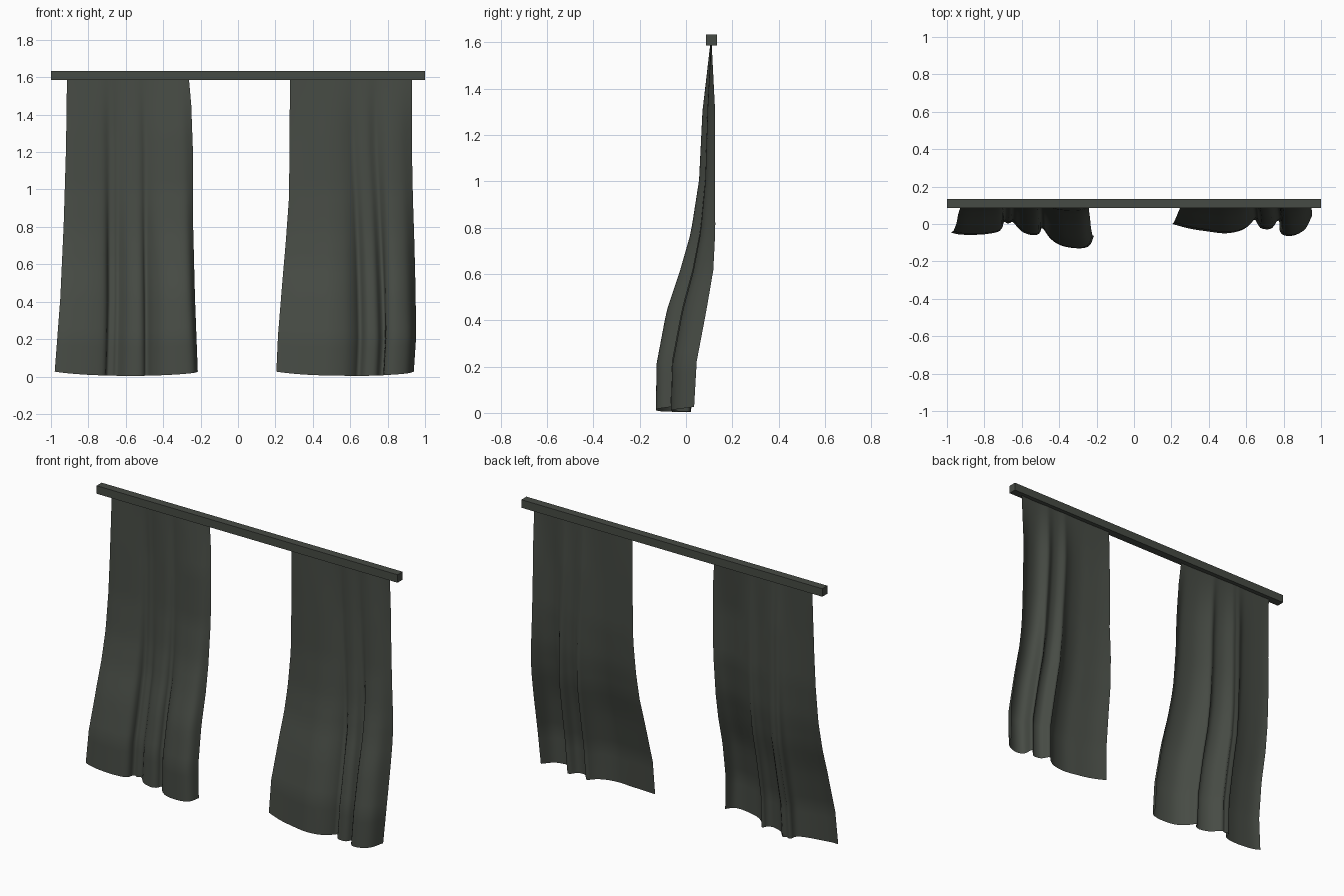
import bpy, bmesh, math
from mathutils import Vector

if "Cube" in bpy.data.objects:
    bpy.data.objects.remove(bpy.data.objects["Cube"])

mat = bpy.data.materials.new("dark grey green")
mat.diffuse_color = (0.062, 0.070, 0.058, 1)
mat.use_nodes = True
mat.node_tree.nodes["Principled BSDF"].inputs["Base Color"].default_value = mat.diffuse_color

def lerp_table(table, z):
    """Smooth (monotone cubic-free) lookup of a row in a z-sorted table."""
    for a, b in zip(table, table[1:]):
        if z <= b[0]:
            f = (z - a[0]) / (b[0] - a[0])
            return [p + (q - p) * f for p, q in zip(a[1:], b[1:])]
    return list(table[-1][1:])

def resample(pts, n):
    """Catmull-Rom through the hem points, evenly spaced by length."""
    p = [Vector(q) for q in pts]
    p = [2 * p[0] - p[1]] + p + [2 * p[-1] - p[-2]]
    fine = []
    for i in range(1, len(p) - 2):
        a, b, c, d = p[i - 1:i + 3]
        for k in range(8):
            t = k / 8
            fine.append(0.5 * (2 * b + (c - a) * t + (2 * a - 5 * b + 4 * c - d) * t * t
                               + (3 * b - a - 3 * c + d) * t ** 3))
    fine.append(p[-2])
    s = [0]
    for a, b in zip(fine, fine[1:]):
        s.append(s[-1] + (b - a).length)
    out, j = [], 0
    for i in range(n + 1):
        d = s[-1] * i / n
        while j < len(s) - 2 and s[j + 1] < d:
            j += 1
        out.append(fine[j].lerp(fine[j + 1], (d - s[j]) / (s[j + 1] - s[j])))
    return out

# height, centre of cloth in y, fold depth relative to the hem
SWAY = [(0, -0.05, 1), (0.2, -0.043, 1.05), (0.43, 0.0, 1.05), (0.6, 0.043, 0.88),
        (0.77, 0.072, 0.64), (1.0, 0.09, 0.42), (1.3, 0.0975, 0.33), (1.6, 0.108, 0.03)]

def curtain(name, hem, edges):
    cols, rows = 60, 32
    base = resample(hem, cols)
    x0, x1 = base[0].x, base[-1].x
    bm = bmesh.new()
    grid = []
    for r in range(rows + 1):
        z = 1.6 * r / rows
        mid, amp = lerp_table(SWAY, z)
        left, right = lerp_table(edges, z)
        u = z / 1.6
        w = 1 - u * u * (3 - 2 * u)          # folds spread out evenly towards the rod
        row = []
        for i, p in enumerate(base):
            t = i / cols
            f = (p.x - x0) / (x1 - x0) * w + t * (1 - w)
            lift = 0.022 * abs(2 * t - 1) ** 3 * (1 - u)
            row.append(bm.verts.new((left + (right - left) * f,
                                     mid + (p.y + 0.05) * amp, z + lift + 0.004 * (1 - u))))
        grid.append(row)
    for a, b in zip(grid, grid[1:]):
        for i in range(cols):
            bm.faces.new((a[i], a[i + 1], b[i + 1], b[i]))
    me = bpy.data.meshes.new(name)
    bm.to_mesh(me)
    bm.free()
    me.materials.append(mat)
    for f in me.polygons:
        f.use_smooth = True
    ob = bpy.data.objects.new(name, me)
    bpy.context.collection.objects.link(ob)

# left curtain
curtain("left_curtain",
        [(-0.98, -0.045), (-0.94, -0.055), (-0.88, -0.058), (-0.79, -0.054), (-0.715, -0.035),
         (-0.70, 0.012), (-0.67, 0.0), (-0.65, 0.012), (-0.60, -0.04), (-0.54, -0.06),
         (-0.505, -0.05), (-0.49, -0.02), (-0.45, -0.075), (-0.39, -0.115), (-0.30, -0.13),
         (-0.24, -0.118), (-0.215, -0.065)],
        [(0, -0.98, -0.215), (0.4, -0.95, -0.23), (0.8, -0.932, -0.24), (1.2, -0.92, -0.241),
         (1.45, -0.916, -0.25), (1.6, -0.915, -0.263)])

# right curtain
curtain("right_curtain",
        [(0.205, 0.0), (0.30, -0.025), (0.40, -0.04), (0.49, -0.05), (0.57, -0.037),
         (0.62, -0.008), (0.65, 0.025), (0.67, -0.005), (0.69, -0.025), (0.74, -0.025),
         (0.765, 0.01), (0.785, 0.015), (0.79, -0.045), (0.84, -0.065), (0.91, -0.038),
         (0.95, 0.035)],
        [(0, 0.205, 0.94), (0.2, 0.214, 0.953), (0.5, 0.238, 0.948), (0.7, 0.255, 0.943),
         (0.95, 0.273, 0.935), (1.2, 0.275, 0.93), (1.6, 0.278, 0.931)])

# square rod
bpy.ops.mesh.primitive_cube_add(size=1, location=(0, 0.11, 1.61))
rod = bpy.context.object
rod.name = "curtain_rod"
rod.scale = (2, 0.048, 0.048)
bpy.ops.object.transform_apply(location=False, rotation=False, scale=True)
rod.data.materials.append(mat)
